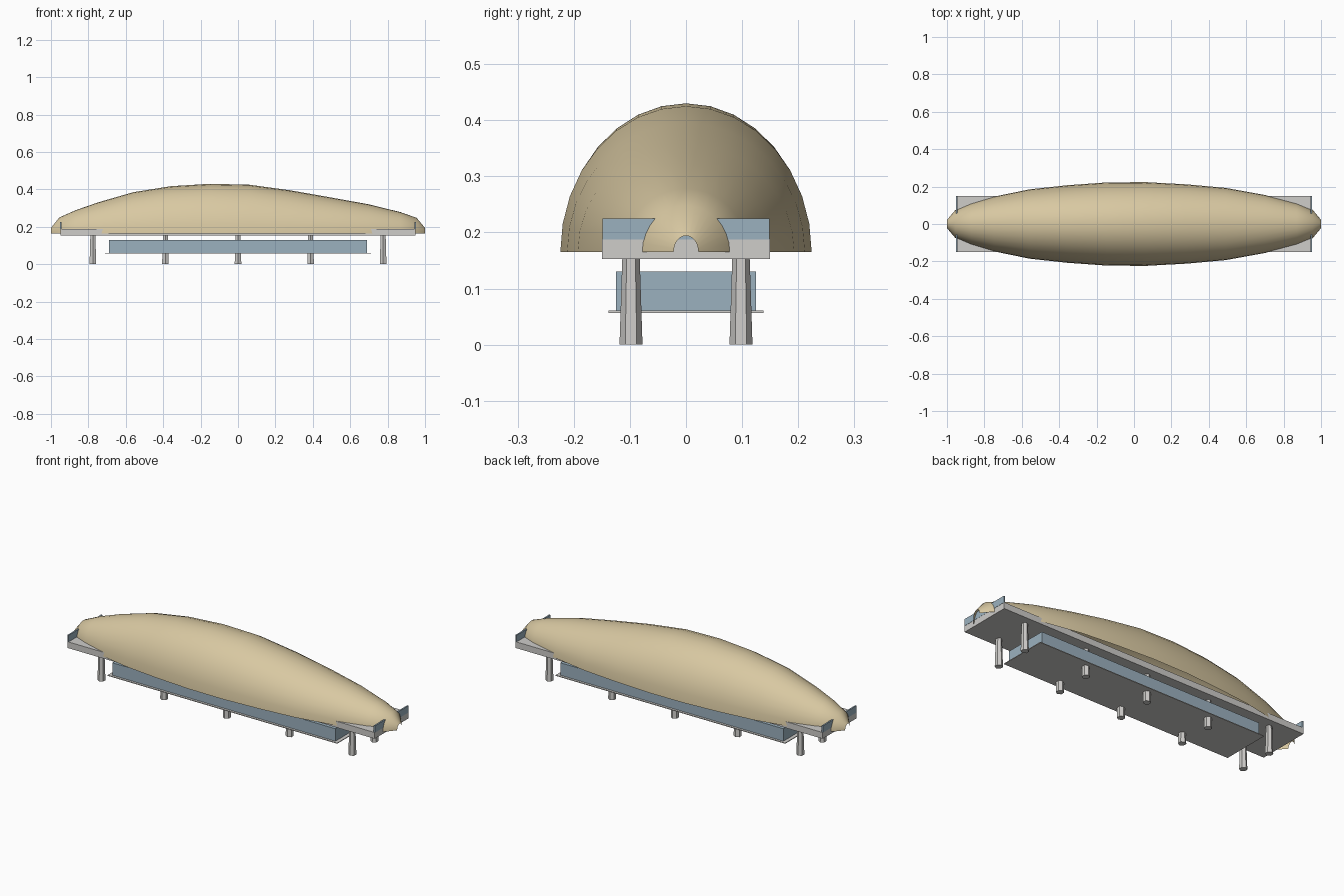
import bpy, bmesh, math

if "Cube" in bpy.data.objects:
    bpy.data.objects.remove(bpy.data.objects["Cube"])

def material(name, rgb):
    m = bpy.data.materials.new(name)
    m.diffuse_color = (*rgb, 1)
    m.use_nodes = True
    m.node_tree.nodes["Principled BSDF"].inputs["Base Color"].default_value = m.diffuse_color
    return m

TAN = material("sand shell", (0.69, 0.58, 0.36))
BLUE = material("blue glass", (0.33, 0.44, 0.52))
GREY = material("pale concrete", (0.62, 0.61, 0.59))

def finish(name, bm, mat):
    mesh = bpy.data.meshes.new(name)
    bm.to_mesh(mesh)
    bm.free()
    mesh.materials.append(mat)
    ob = bpy.data.objects.new(name, mesh)
    bpy.context.collection.objects.link(ob)
    return ob

def box(name, x0, x1, y0, y1, z0, z1, mat):
    bm = bmesh.new()
    bmesh.ops.create_cube(bm, size=1)
    for v in bm.verts:
        v.co = ((x0 + x1) / 2 + v.co.x * (x1 - x0),
                (y0 + y1) / 2 + v.co.y * (y1 - y0),
                (z0 + z1) / 2 + v.co.z * (z1 - z0))
    return finish(name, bm, mat)

# Roof shell: half-ellipse arches lofted along x (x, half width, crown height)
BASE, SEG = 0.165, 16
stations = [(-1, .022, .194), (-.955, .075, .25), (-.87, .11, .288), (-.75, .146, .33),
            (-.56, .185, .385), (-.36, .207, .417), (-.15, .222, .43), (.06, .224, .425),
            (.28, .212, .395), (.49, .193, .358), (.7, .155, .32), (.87, .11, .278),
            (.955, .076, .248), (1, .022, .194)]
bm = bmesh.new()
rings = []
for x, w, top in stations:
    rings.append([bm.verts.new((x, -w * math.cos(math.pi * i / SEG),
                                BASE + (top - BASE) * math.sin(math.pi * i / SEG)))
                  for i in range(SEG + 1)])
for a, b in zip(rings, rings[1:]):
    for i in range(SEG):
        f = bm.faces.new((a[i], b[i], b[i + 1], a[i + 1]))
        f.smooth = True
finish("roof_shell", bm, TAN)

# Platform deck and glazed end walls
box("platform_deck", -.95, .95, -.15, .15, .153, .188, GREY)
for side, s in (("left", -1), ("right", 1)):
    box(side + "_end_glazing", s * .947 - .004, s * .947 + .004, -.149, .149, .187, .225, BLUE)

# Lower hall and its floor slab
box("lower_hall", -.69, .69, -.125, .125, .06, .13, BLUE)
box("hall_floor", -.71, .71, -.138, .138, .0565, .0605, GREY)

# Tapered six-sided columns in two rows
for row, y in (("front", -.098), ("back", .098)):
    for i in range(5):
        bm = bmesh.new()
        bmesh.ops.create_cone(bm, cap_ends=True, segments=6, radius1=.0205, radius2=.0155, depth=.155)
        bmesh.ops.translate(bm, verts=bm.verts, vec=((i - 2) * .388, y, .0775))
        finish(f"{row}_column_{i + 1}", bm, GREY)
